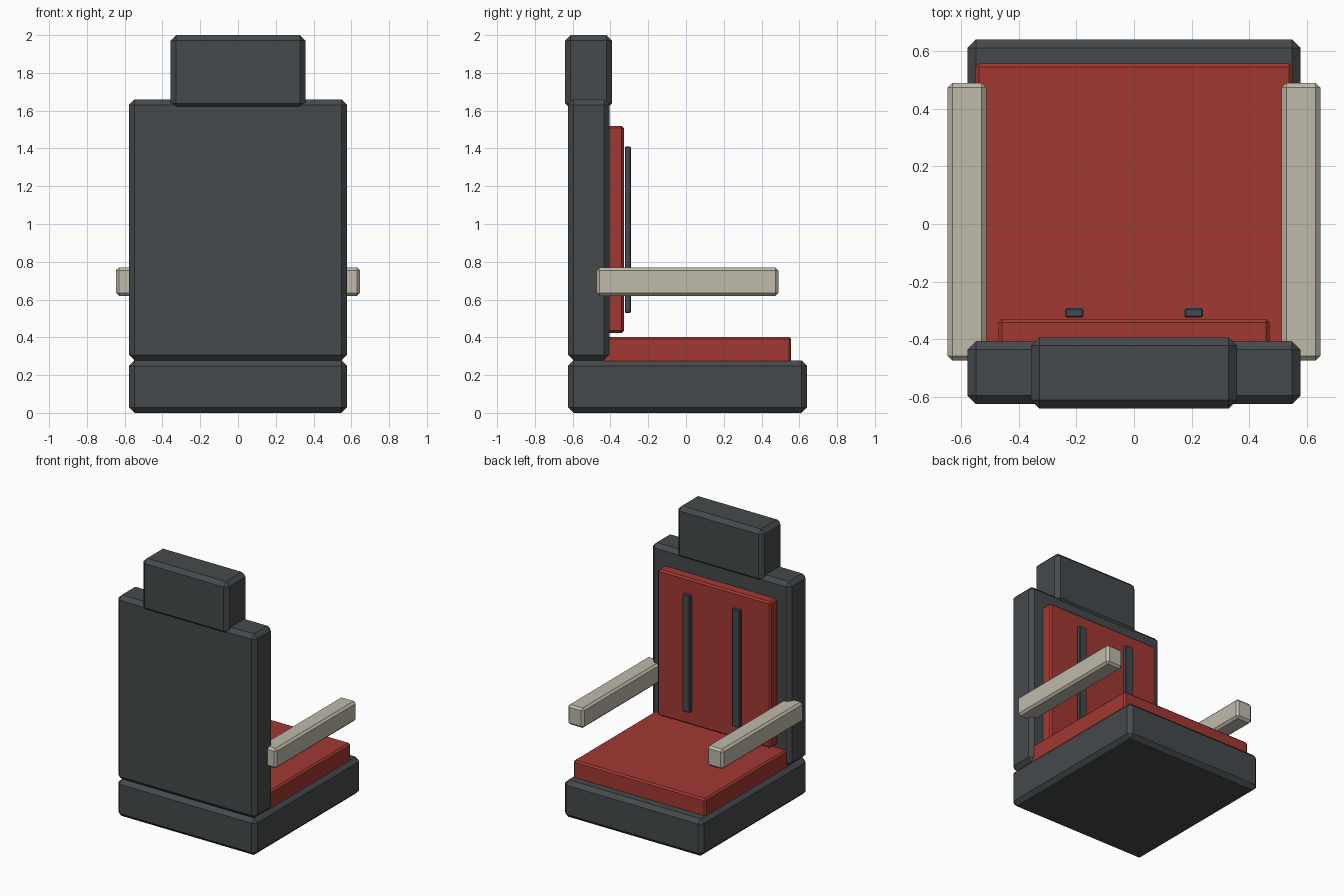
import bpy

if "Cube" in bpy.data.objects:
    bpy.data.objects.remove(bpy.data.objects["Cube"])


def material(name, rgb):
    m = bpy.data.materials.new(name)
    m.diffuse_color = (*rgb, 1)
    m.use_nodes = True
    m.node_tree.nodes["Principled BSDF"].inputs["Base Color"].default_value = m.diffuse_color
    return m


dark = material("dark_shell", (0.06, 0.068, 0.072))
red = material("red_padding", (0.36, 0.04, 0.032))
beige = material("beige_arm", (0.52, 0.49, 0.41))


def block(name, x, y, z, bevel, mat):
    """Chamfered box from (min, max) ranges."""
    ranges = (x, y, z)
    bpy.ops.mesh.primitive_cube_add(size=1, location=[(a + b) / 2 for a, b in ranges])
    ob = bpy.context.object
    ob.name = name
    ob.scale = [b - a for a, b in ranges]
    bpy.ops.object.transform_apply(location=False, rotation=False, scale=True)
    mod = ob.modifiers.new("chamfer", 'BEVEL')
    mod.width = bevel
    mod.segments = 1
    ob.data.materials.append(mat)
    return ob


# Hard shell: base, backrest and headrest
block("base", (-0.577, 0.577), (-0.624, 0.64), (0, 0.278), 0.029, dark)
block("backrest", (-0.577, 0.577), (-0.624, -0.406), (0.278, 1.66), 0.029, dark)
block("headrest", (-0.357, 0.357), (-0.64, -0.393), (1.61, 2.0), 0.029, dark)

# Padding
block("seat_cushion", (-0.55, 0.55), (-0.45, 0.557), (0.26, 0.403), 0.012, red)
block("back_cushion", (-0.47, 0.47), (-0.42, -0.329), (0.423, 1.52), 0.012, red)

# Mirrored pairs: harness straps and armrests
for side, s in (("left", -1), ("right", 1)):
    block("strap_" + side, sorted((s * 0.175, s * 0.239)), (-0.324, -0.292),
          (0.53, 1.41), 0.005, dark)
    block("armrest_" + side, sorted((s * 0.512, s * 0.646)), (-0.473, 0.489),
          (0.62, 0.77), 0.016, beige)
